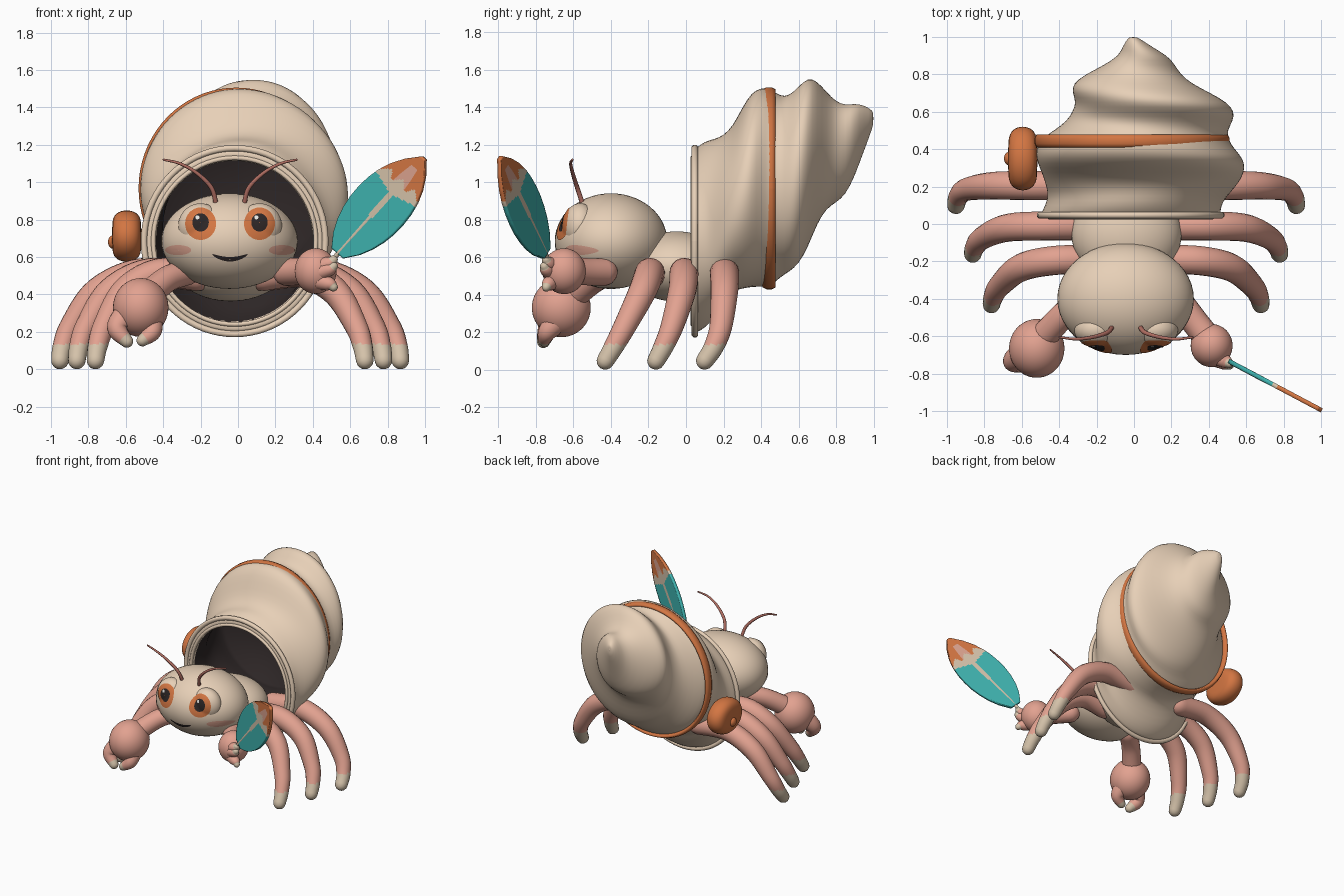
import bpy, bmesh
from math import sin, cos, pi, sqrt, radians
from mathutils import Vector

cube = bpy.data.objects.get("Cube")
if cube:
    bpy.data.objects.remove(cube, do_unlink=True)


def material(name, *rgb):
    m = bpy.data.materials.new(name)
    m.use_nodes = True
    m.diffuse_color = (*rgb, 1)
    bsdf = m.node_tree.nodes["Principled BSDF"]
    bsdf.inputs["Base Color"].default_value = (*rgb, 1)
    bsdf.inputs["Roughness"].default_value = 0.7
    return m


SAND = material("sand", .80, .63, .475)
PINK = material("salmon pink", .76, .36, .28)
ORANGE = material("burnt orange", .65, .18, .055)
TEAL = material("teal", .05, .45, .43)
DARK = material("dark brown", .026, .019, .019)
BLUSH = material("blush", .70, .36, .27)
ROSE = material("brown rose", .45, .16, .125)
WHITE = material("white", .85, .85, .82)
TIP = material("pale tip", .66, .54, .40)


def loft(name, rings, mats, pick=None, closed=True, caps=True, flip=None, subsurf=0):
    """Skin a list of equal rings; pick(t, s, centre) chooses the material slot."""
    bm = bmesh.new()
    rows = [[bm.verts.new(p) for p in ring] for ring in rings]
    n = len(rows[0])
    last = n if closed else n - 1
    for i in range(len(rows) - 1):
        for j in range(last):
            k = (j + 1) % n
            f = bm.faces.new((rows[i][j], rows[i][k], rows[i + 1][k], rows[i + 1][j]))
            if pick:
                f.material_index = pick((i + .5) / (len(rows) - 1), (j + .5) / last,
                                        f.calc_center_median())
    if closed and caps:
        for row, slot in ((rows[0], 0), (rows[-1], len(mats) - 1)):
            bm.faces.new(row).material_index = slot
    bmesh.ops.recalc_face_normals(bm, faces=bm.faces)
    bm.normal_update()
    if flip and flip(bm):
        bmesh.ops.reverse_faces(bm, faces=bm.faces)
    mesh = bpy.data.meshes.new(name)
    bm.to_mesh(mesh)
    bm.free()
    for m in mats:
        mesh.materials.append(m)
    mesh.shade_smooth()
    ob = bpy.data.objects.new(name, mesh)
    bpy.context.collection.objects.link(ob)
    if subsurf:
        mod = ob.modifiers.new("smooth", "SUBSURF")
        mod.levels = mod.render_levels = subsurf
    return ob


def sweep(name, path, mats, pick=None, sides=18, steps=7):
    """Tapered tube with domed ends through (x, y, z, radius) points."""
    p = [Vector(q) for q in [path[0], *path, path[-1]]]
    line = []
    for a, b, c, d in zip(p, p[1:], p[2:], p[3:]):
        for k in range(steps):
            t = k / steps
            line.append(.5 * (2 * b + (c - a) * t + (2 * a - 5 * b + 4 * c - d) * t * t
                              + (3 * b - a - 3 * c + d) * t ** 3))
    line.append(p[-1])
    start, end = line[0].xyz - line[1].xyz, line[-1].xyz - line[-2].xyz

    def dome(q, way):
        return [(q.xyz + way.normalized() * q.w * sin(radians(a)), q.w * cos(radians(a)))
                for a in (25, 50, 70, 86)]
    pts = dome(line[0], start)[::-1] + [(q.xyz, q.w) for q in line] + dome(line[-1], end)
    rings, side = [], None
    for i, (c, r) in enumerate(pts):
        tan = (pts[min(i + 1, len(pts) - 1)][0] - pts[max(i - 1, 0)][0]).normalized()
        side = side or tan.orthogonal()
        side = (side - tan * side.dot(tan)).normalized()
        up = tan.cross(side)
        rings.append([c + r * (side * cos(2 * pi * j / sides) + up * sin(2 * pi * j / sides))
                      for j in range(sides)])
    return loft(name, rings, mats, pick)


def ball(name, centre, size, mat):
    bpy.ops.mesh.primitive_uv_sphere_add(segments=48, ring_count=28, location=centre)
    ob = bpy.context.object
    ob.name = name
    ob.scale = size
    ob.data.materials.append(mat)
    ob.data.shade_smooth()


# Shell: elliptical sections (left, right, bottom, top) every 0.05 along y
EXTENTS = [(-.503, .466, .19, 1.18), (-.475, .465, .22, 1.22), (-.46, .50, .27, 1.23),
           (-.47, .545, .37, 1.25), (-.485, .58, .42, 1.30), (-.505, .595, .43, 1.40),
           (-.525, .585, .44, 1.48), (-.525, .54, .44, 1.505), (-.505, .505, .44, 1.50),
           (-.43, .50, .49, 1.46), (-.36, .53, .52, 1.46), (-.33, .54, .56, 1.51),
           (-.31, .50, .65, 1.56), (-.33, .41, .78, 1.54), (-.33, .31, .86, 1.48),
           (-.26, .25, .89, 1.43), (-.16, .22, .93, 1.41), (-.08, .18, 1.03, 1.42),
           (-.06, .09, 1.17, 1.41), (-.03, .02, 1.30, 1.38)]


def section(y, ext, scale=1.0, n=40):
    l, r, b, t = ext
    return [((l + r) / 2 + (r - l) / 2 * scale * cos(2 * pi * j / n), y,
             (b + t) / 2 + (t - b) / 2 * scale * sin(2 * pi * j / n)) for j in range(n)]


body = [section(.05 + .05 * i, e) for i, e in enumerate(EXTENTS)]
lip = [section(.06, EXTENTS[0], .87), section(.04, EXTENTS[0], .89), section(.035, EXTENTS[0], .96)]
apex = [section(.997, EXTENTS[-1], .4), section(1.0, EXTENTS[-1], .002)]
loft("shell", lip + body + apex, [SAND], caps=False, subsurf=1)
lining = [section(.05 + .05 * i, e, .88) for i, e in enumerate(EXTENTS[:9])]
loft("shell_lining", lining + [section(.46, EXTENTS[8], .002)], [DARK], caps=False,
     flip=lambda bm: True)


def hoop(name, cx, y, cz, rx, rz, depth, height, mat):
    rings = []
    for i in range(72):
        a = 2 * pi * i / 72
        rings.append([(cx + (rx + height * cos(b)) * cos(a), y + depth * sin(b),
                       cz + (rz + height * cos(b)) * sin(a))
                      for b in (pi / 8 + pi * k / 4 for k in range(8))])
    loft(name, rings + rings[:1], [mat], caps=False)


hoop("shell_rim", -.018, .047, .685, .485, .497, .018, .018, SAND)
hoop("shell_inner_rim", -.018, .037, .685, .435, .445, .013, .013, SAND)
hoop("shell_band", -.01, .443, .967, .505, .522, .037, .018, ORANGE)

# Round pouch on the band, with its knob
pouch = []
for i in range(19):
    a = pi * (i + .12) / 18.24
    grow = sin(a) ** .4
    pouch.append([(-.595 - .078 * cos(a), .35 + .17 * grow * cos(2 * pi * j / 32),
                   .712 + .137 * grow * sin(2 * pi * j / 32)) for j in range(32)])
loft("pouch", pouch, [ORANGE])
ball("pouch_knob", (-.67, .35, .68), (.025, .035, .035), ORANGE)

# Head, eye sockets and abdomen
HEAD, HEAD_SIZE = Vector((-.045, -.40, .685)), Vector((.365, .30, .255))
SOCKET_SIZE = Vector((.12, .092, .122))
SOCKETS = [Vector((-.2, -.565, .765)), Vector((.115, -.565, .765))]
ball("head", HEAD, HEAD_SIZE, SAND)
ball("abdomen", (-.04, -.05, .55), (.295, .27, .187), SAND)


def face_y(x, z):
    """Frontmost surface of the head and eye sockets."""
    best = HEAD.y
    for c, size in [(HEAD, HEAD_SIZE)] + [(s, SOCKET_SIZE) for s in SOCKETS]:
        inside = 1 - ((x - c.x) / size.x) ** 2 - ((z - c.z) / size.z) ** 2
        if inside > 0:
            best = min(best, c.y - size.y * sqrt(inside))
    return best


def patch(name, cx, cz, rx, rz, mat, lift=.004, bend=0.0):
    rings = []
    for rho in (1, .9, .8, .65, .5, .3, .04):
        ring = []
        for j in range(32):
            u, v = rho * cos(2 * pi * j / 32), rho * sin(2 * pi * j / 32)
            x, z = cx + rx * u, cz + rz * v + bend * u * u
            ring.append((x, face_y(x, z) - lift, z))
        rings.append(ring)
    loft(name, rings, [mat], caps=False,
         flip=lambda bm: sum(f.normal.y * f.calc_area() for f in bm.faces) > 0)


for side, s in zip(("right", "left"), SOCKETS):
    ball(side + "_eye_socket", s, SOCKET_SIZE, SAND)
    patch(side + "_eye", s.x, .778, .083, .087, ORANGE)
    patch(side + "_pupil", s.x, .785, .044, .049, DARK, .007)
    patch(side + "_eye_glint", s.x - .017, .812, .011, .011, WHITE, .009)
patch("right_cheek", -.32, .637, .07, .027, BLUSH)
patch("left_cheek", .235, .637, .07, .027, BLUSH)
patch("mouth", -.043, .588, .095, .012, DARK, .005, .026)

# Antennae and walking legs, mirrored about the body's middle
MID = -.042
LEGS = {"front": (.72, -.19, -.43, 1), "middle": (.82, -.01, -.16, 1.5),
        "back": (.91, .205, .10, 3)}
for side, s in (("left", 1), ("right", -1)):
    sweep(side + "_antenna", [(MID + s * x, y, z, r) for x, y, z, r in (
        (.075, -.55, .88, .013), (.10, -.58, .97, .012), (.18, -.605, 1.05, .010),
        (.27, -.615, 1.10, .008), (.355, -.605, 1.12, .006))], [ROSE], sides=10)
    for place, (reach, root, foot, hook) in LEGS.items():
        shape = ((.24, 0, .495, .077), (.53, .02, .515, .078), (.78, .18, .415, .074),
                 (.935, .57, .23, .061), (.985, .82, .12, .053), (1.0, 1, .047, .047))
        sweep(f"{side}_{place}_leg",
              [(MID + s * reach * x, root + (foot - root) * f ** hook, z, r)
               for x, f, z, r in shape],
              [PINK, TIP], lambda t, v, c: int(c.z < .135))


def finger_tip(t, v, c):
    return int(t > .72)


# Right claw, lowered
sweep("right_arm", [(-.27, -.39, .52, .07), (-.38, -.49, .48, .07), (-.5, -.62, .38, .075)], [PINK])
ball("right_claw", (-.52, -.665, .33), (.148, .157, .157), PINK)
sweep("right_claw_outer_finger", [(-.59, -.69, .30, .07), (-.645, -.735, .22, .056),
                                  (-.595, -.76, .15, .035)], [PINK, TIP], finger_tip)
sweep("right_claw_inner_finger", [(-.47, -.69, .26, .07), (-.46, -.74, .20, .05),
                                  (-.51, -.757, .155, .033)], [PINK, TIP], finger_tip)

# Left claw, raised and gripping
sweep("left_arm", [(.26, -.44, .52, .075), (.33, -.53, .522, .073), (.40, -.62, .53, .075)], [PINK])
ball("left_claw", (.415, -.65, .525), (.112, .115, .122), PINK)
for name, y, z, end in (("upper", -.71, .55, .585), ("middle", -.72, .52, .55),
                        ("lower", -.71, .47, .44)):
    sweep(f"left_claw_{name}_finger", [(.44, y, z, .045), (.49, y - .025, (z + end) / 2, .036),
                                       (.51, y - .035, end, .024)], [PINK, TIP], finger_tip)

# Painted leaf in an upright plane, with its stem
WIDTHS = (.04, .09, .122, .142, .153, .155, .150, .136, .110, .070, .012)
rows, across = 70, 40
leaf = []
for i in range(rows + 1):
    t = i / rows * 10
    k = min(int(t), 9)
    w = WIDTHS[k] + (WIDTHS[k + 1] - WIDTHS[k]) * (t - k)
    ring = []
    for j in range(across + 1):
        v = 2 * j / across - 1
        x, z = .535 + .046 * t - .74 * w * v, .62 + .051 * t + .67 * w * v
        ring.append((x, -.74 - .53 * (x - .52), z))
    leaf.append(ring)


def leaf_paint(t, s, c):
    """Slots: teal blade, pale vein and band, orange tip with a lighter heart."""
    v = abs(2 * s - 1)
    if t > .74 + .03 * cos(9 * v):
        return 3 if v < .3 and t < .9 else 2
    return int(v < .04 + .09 * t or t > .62 + .06 * v)


blade = loft("leaf_blade", leaf, [TEAL, TIP, ORANGE, BLUSH], leaf_paint, closed=False)
thick = blade.modifiers.new("thickness", "SOLIDIFY")
thick.thickness, thick.offset = .024, 0
sweep("leaf_stem", [(.45, -.71, .52, .014), (.55, -.757, .635, .013), (.70, -.836, .80, .013),
                    (.84, -.91, .955, .008)], [TIP], sides=10)
